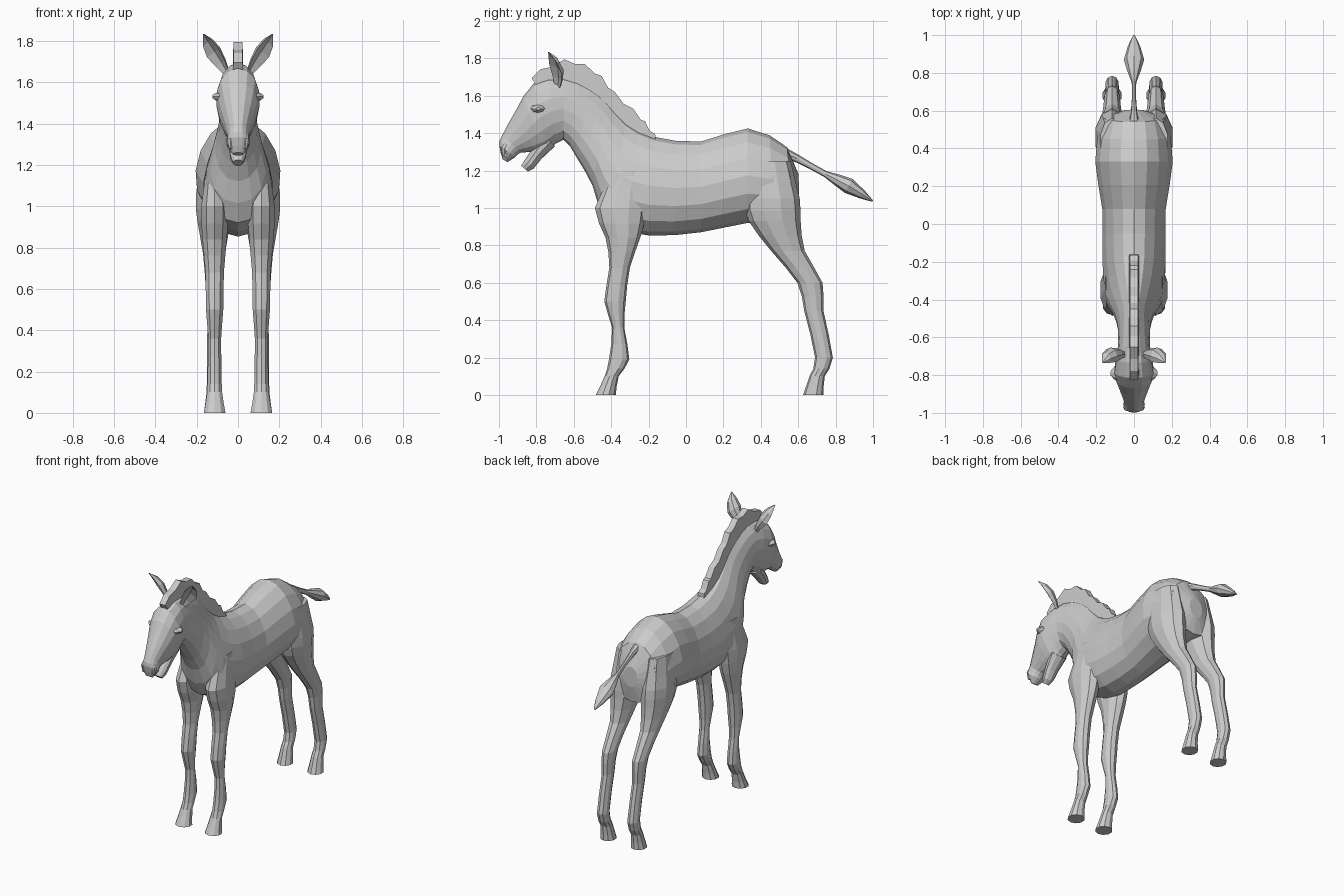
import bpy, bmesh, math
from mathutils import Vector


def skin(name, rings, mirror=False):
    """Bridge equal-sized closed rings and cap both ends."""
    bm = bmesh.new()
    loops = [[bm.verts.new(p) for p in r] for r in rings]
    n = len(loops[0])
    for a, b in zip(loops, loops[1:]):
        for i in range(n):
            j = (i + 1) % n
            bm.faces.new((a[i], a[j], b[j], b[i]))
    bm.faces.new(loops[0][::-1])
    bm.faces.new(loops[-1])
    bmesh.ops.recalc_face_normals(bm, faces=bm.faces)
    me = bpy.data.meshes.new(name)
    bm.to_mesh(me)
    bm.free()
    ob = bpy.data.objects.new(name, me)
    bpy.context.collection.objects.link(ob)
    if mirror:
        ob.modifiers.new("Mirror", 'MIRROR')


def refine(rows, steps=2):
    """Smoothly interpolate extra rows between the key rows."""
    out, last = [], len(rows) - 1
    for i in range(last):
        keys = [rows[min(max(i + k, 0), last)] for k in (-1, 0, 1, 2)]
        for s in range(steps):
            t = s / steps
            out.append([b + t * ((c - a) + t * (2*a - 5*b + 4*c - d + t * (3*b - 3*c + d - a))) / 2
                        if i else b + t * (c - b) * (1.25 - .25 * t)
                        for a, b, c, d in zip(*keys)])
    return out + [list(rows[-1])]


def oval(ay, az, by, bz, w, egg=0, xc=0, sides=16):
    """Egg-shaped ring spanning profile points a and b, half width w."""
    c = Vector((xc, (ay + by) / 2, (az + bz) / 2))
    d = Vector((0, (ay - by) / 2, (az - bz) / 2))
    turn = [2 * math.pi * i / sides for i in range(sides)]
    return [c + d * math.cos(t) + Vector((w * math.sin(t) * (1 - egg * math.cos(t)), 0, 0))
            for t in turn]


# Trunk, neck and upper head: top point, bottom point, half width, egg shape
trunk = [
    (.602, 1.18, .605, 1.04, .05, 0), (.54, 1.325, .585, .93, .165, .1),
    (.33, 1.425, .33, .92, .205, .12), (.08, 1.355, .08, .87, .168, .1),
    (-.17, 1.38, -.2, .853, .168, .15), (-.32, 1.46, -.42, .92, .15, .35),
    (-.42, 1.57, -.5, 1.12, .105, .35), (-.51, 1.64, -.585, 1.27, .086, .15),
    (-.65, 1.695, -.655, 1.365, .086, 0), (-.815, 1.665, -.735, 1.31, .105, -.15),
    (-.91, 1.52, -.8, 1.3, .08, -.1), (-.982, 1.39, -.885, 1.295, .053, 0),
    (-.999, 1.335, -.915, 1.27, .057, 0), (-.98, 1.26, -.955, 1.245, .025, 0)]
skin("body_neck_and_head", [oval(*r) for r in refine(trunk)])

# Lower jaw, hanging slightly open
jaw = [(-.77, 1.4, -.7, 1.33, .06), (-.81, 1.335, -.775, 1.26, .047),
       (-.86, 1.26, -.815, 1.21, .038), (-.882, 1.225, -.845, 1.195, .025)]
skin("lower_jaw", [oval(*r, sides=10) for r in jaw])


def legs(name, x, rows):
    """Key rows: height, front y, back y, half width."""
    skin(name, [oval(f, z, b, z, w, 0, x, 10) for z, f, b, w in refine(rows)], True)


legs("front_legs", .113, [
    (1.2, -.4, -.22, .04), (1, -.487, -.21, .068), (.84, -.43, -.245, .062),
    (.68, -.41, -.3, .047), (.5, -.437, -.322, .044), (.36, -.395, -.33, .033),
    (.19, -.412, -.303, .036), (.1, -.435, -.36, .038), (0, -.483, -.375, .055)])
legs("hind_legs", .116, [
    (1.25, .31, .56, .065), (1.05, .31, .608, .093), (.93, .335, .613, .085),
    (.77, .455, .635, .056), (.6, .595, .73, .042), (.45, .632, .735, .034),
    (.2, .69, .785, .037), (.1, .66, .742, .038), (0, .626, .735, .052)])

# Upright mane: crest point and hair edge, with a ragged profile
mane = [(-.16, 1.36, -.165, 1.385), (-.27, 1.4, -.24, 1.48), (-.4, 1.52, -.38, 1.61),
        (-.52, 1.62, -.49, 1.73), (-.65, 1.66, -.65, 1.785), (-.8, 1.65, -.825, 1.705)]
rings = []
for i, (a, b, c, d) in enumerate(refine(mane, 3)):
    d += .01 * (-1) ** i
    rings.append([(-.026, a, b), (-.022, c, d), (.022, c, d), (.026, a, b)])
skin("mane", rings)

# Cupped ears opening forward and outward
W, D = Vector((.55, .65, -.45)), Vector((-.52, .71, .39))
cup = [(-1, 0), (-.7, .6), (0, .9), (.7, .6), (1, 0), (0, .35)]
spine = [(.06, -.69, 1.65, .022), (.085, -.69, 1.69, .036), (.122, -.698, 1.742, .05),
         (.15, -.712, 1.79, .036), (.168, -.735, 1.833, .003)]
skin("ears", [[Vector((x, y, z)) + W * (u * r) + D * (v * r) for u, v in cup]
              for x, y, z, r in spine], True)

# Thin tail with a tuft at its end
tail = [(.52, 1.33, .51, 1.27, .03), (.6, 1.285, .585, 1.245, .017),
        (.755, 1.195, .74, 1.165, .012), (.89, 1.155, .85, 1.08, .054),
        (1, 1.04, .995, 1.033, .006)]
skin("tail", [oval(*r, sides=8) for r in refine(tail)])

# Eyelids tapering outward to small lashes
skin("eyelids", [[(x, -.79 + r * math.cos(k * math.pi / 4), 1.53 + r * .6 * math.sin(k * math.pi / 4))
                  for k in range(8)]
                 for x, r in ((.085, .045), (.105, .032), (.124, .012))], True)

# Nostril rims
nostril = [(-.955, 1.37, -.94, 1.35, .01), (-.99, 1.33, -.95, 1.305, .02),
           (-.985, 1.28, -.96, 1.27, .008)]
skin("nostrils", [oval(*r, xc=.037, sides=8) for r in nostril], True)
